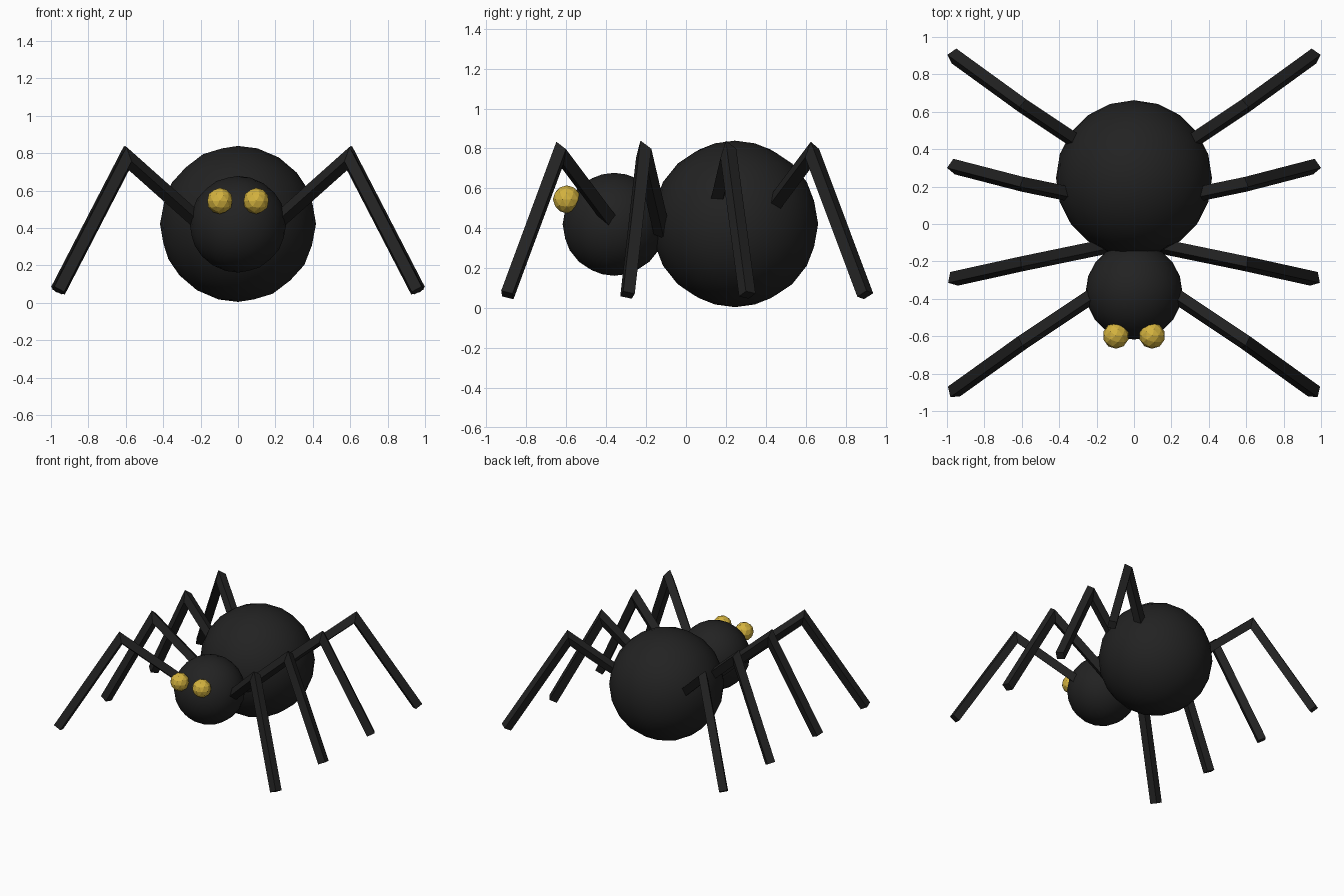
import bpy, bmesh
from math import sin, cos, radians
from mathutils import Vector

if "Cube" in bpy.data.objects:
    bpy.data.objects.remove(bpy.data.objects["Cube"])


def material(name, rgb):
    mat = bpy.data.materials.new(name)
    mat.use_nodes = True
    mat.diffuse_color = (*rgb, 1)
    mat.node_tree.nodes["Principled BSDF"].inputs["Base Color"].default_value = (*rgb, 1)
    return mat


black = material("matte black", (0.016, 0.016, 0.016))
gold = material("gold", (0.66, 0.45, 0.05))


def ball(name, centre, radius, detail, mat, smooth):
    bpy.ops.mesh.primitive_ico_sphere_add(subdivisions=detail, radius=radius, location=centre)
    obj = bpy.context.object
    obj.name = name
    obj.data.materials.append(mat)
    if smooth:
        bpy.ops.object.shade_smooth()
    return obj


def leg(name, points, side, width=0.06, twist=radians(25)):
    """Square bar with a mitred knee, its section turned about its length."""
    hip, knee, foot = (Vector(p) for p in points)
    upper, lower = (knee - hip).normalized(), (foot - knee).normalized()
    across = upper.cross(lower).normalized()
    mitre = (upper + lower).normalized()

    def section(along):
        up = along.cross(across)
        u = (across * cos(twist) - up * sin(twist)) * width / 2
        w = (across * sin(twist) + up * cos(twist)) * width / 2
        return [u + w, w - u, -u - w, u - w]

    start, end = section(upper), section(lower)
    bend = [c - upper * (c.dot(mitre) / upper.dot(mitre)) for c in start]
    bm = bmesh.new()
    rings = []
    for centre, corners in ((hip, start), (knee, bend), (foot, end)):
        ring = []
        for c in corners:
            p = centre + c
            ring.append(bm.verts.new((p.x * side, p.y, p.z)))
        rings.append(ring)
    for a, b in zip(rings, rings[1:]):
        for i in range(4):
            j = (i + 1) % 4
            bm.faces.new((a[i], a[j], b[j], b[i]))
    bm.faces.new(rings[0])
    bm.faces.new(rings[-1])
    bmesh.ops.recalc_face_normals(bm, faces=bm.faces)
    mesh = bpy.data.meshes.new(name)
    bm.to_mesh(mesh)
    bm.free()
    mesh.materials.append(black)
    bpy.context.collection.objects.link(bpy.data.objects.new(name, mesh))


# Body
ball("abdomen", (0, 0.245, 0.422), 0.417, 3, black, True)
ball("head", (0, -0.36, 0.42), 0.258, 3, black, True)

# Eyes and legs, mirrored left and right
leg_rows = {
    "front": (-0.335, -0.632, -0.895),
    "middle_front": (-0.12, -0.212, -0.293),
    "middle_back": (0.12, 0.212, 0.307),
    "back": (0.335, 0.632, 0.898),
}
for side, label in ((1, "left"), (-1, "right")):
    ball(label + "_eye", (side * 0.097, -0.597, 0.545), 0.07, 2, gold, False)
    for row, (hip_y, knee_y, foot_y) in leg_rows.items():
        path = [(0.15, hip_y, 0.38), (0.595, knee_y, 0.776), (0.962, foot_y, 0.066)]
        leg(f"{row}_{label}_leg", path, side)
